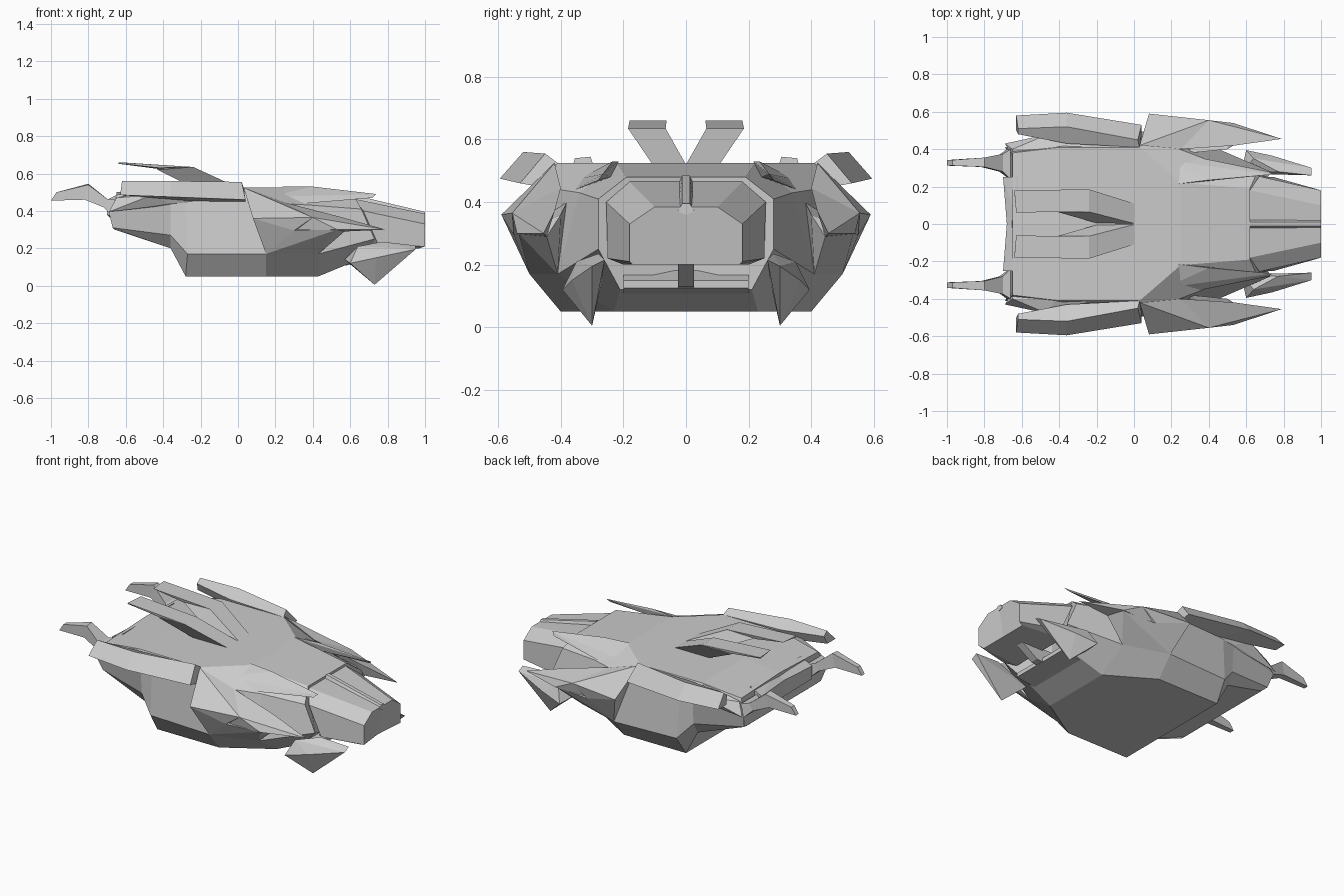
import bpy, bmesh


def finish(name, bm):
    """Make a flat-shaded object mirrored across the centre line."""
    bmesh.ops.remove_doubles(bm, verts=bm.verts, dist=0.0005)
    bmesh.ops.recalc_face_normals(bm, faces=bm.faces)
    me = bpy.data.meshes.new(name)
    bm.to_mesh(me)
    bm.free()
    ob = bpy.data.objects.new(name, me)
    bpy.context.collection.objects.link(ob)
    mod = ob.modifiers.new("Mirror", 'MIRROR')
    mod.use_axis = (False, True, False)
    mod.use_clip = True
    mod.merge_threshold = 0.0005
    return ob


def loft(name, sections, closed=False):
    """Skin matching rings of points; half rings start and end at y = 0."""
    bm = bmesh.new()
    rings = [[bm.verts.new(p) for p in s] for s in sections]
    n = len(rings[0])
    for a, b in zip(rings, rings[1:]):
        for i in range(n if closed else n - 1):
            j = (i + 1) % n
            bm.faces.new((a[i], a[j], b[j], b[i]))
    bm.faces.new(rings[0])
    bm.faces.new(rings[-1])
    return finish(name, bm)


def chunk(name, points):
    """Faceted solid wrapped around a few corner points."""
    bm = bmesh.new()
    for p in points:
        bm.verts.new(p)
    res = bmesh.ops.convex_hull(bm, input=bm.verts)
    junk = set(res["geom_interior"]) | set(res["geom_unused"])
    bmesh.ops.delete(bm, geom=[v for v in junk if isinstance(v, bmesh.types.BMVert)],
                     context='VERTS')
    # drop the wall on the centre line so the mirrored halves join
    walls = [f for f in bm.faces if all(abs(v.co.y) < 1e-5 for v in f.verts)]
    bmesh.ops.delete(bm, geom=walls, context='FACES_ONLY')
    bmesh.ops.dissolve_limit(bm, angle_limit=0.06, verts=bm.verts, edges=bm.edges)
    return finish(name, bm)


# Main hull, tail to neck: top centre, top edge, upper side, lower side, belly edge, belly centre
loft("hull", [
    [(-.65, 0, .50), (-.65, .38, .485), (-.69, .41, .39), (-.67, .38, .31), (-.66, .34, .30), (-.66, 0, .30)],
    [(-.40, 0, .525), (-.40, .41, .525), (-.36, .45, .44), (-.36, .44, .27), (-.36, .40, .20), (-.36, 0, .20)],
    [(-.28, 0, .525), (-.28, .41, .525), (-.28, .455, .445), (-.27, .48, .17), (-.28, .40, .05), (-.28, 0, .05)],
    [(.03, 0, .525), (.03, .41, .525), (.06, .47, .45), (.15, .50, .17), (.15, .40, .05), (.15, 0, .05)],
    [(.25, 0, .525), (.25, .22, .525), (.40, .34, .43), (.43, .41, .17), (.43, .23, .05), (.43, 0, .05)],
    [(.62, 0, .48), (.62, .19, .48), (.66, .28, .41), (.73, .28, .25), (.60, .21, .12), (.60, 0, .12)],
])

# Head with blunt chamfered snout
loft("head", [
    [(.62, 0, .465), (.62, .18, .465), (.67, .255, .40), (.75, .25, .22), (.70, .20, .20), (.70, 0, .20)],
    [(1, 0, .385), (1, .10, .385), (1, .18, .33), (1, .18, .21), (.97, .17, .20), (.97, 0, .20)],
])
chunk("snout_ridge", [(.62, 0, .485), (.62, .012, .485), (1, 0, .395), (1, .012, .395),
                      (.62, .027, .45), (1, .027, .37), (.62, 0, .44), (1, 0, .36)])

# Lower jaw and mouth divider
chunk("lower_jaw", [(x, y, z) for y in (0, .20)
                    for x, z in ((.55, .105), (.70, .125), (.70, .15), (.55, .20))])
chunk("mouth_rib", [(x, y, z) for y in (0, .025) for x, z in ((.62, .12), (.74, .13), (.86, .21), (.62, .21))])

# Pointed cheek blade under the head
chunk("cheek_blade", [(.73, .30, .005), (.60, .395, .12), (.57, .27, .14), (.64, .35, .21),
                      (.77, .28, .235), (.95, .26, .215), (.95, .30, .195), (.74, .365, .15)])

# Shoulder armour and its forward-pointing fin
chunk("shoulder", [(.03, .42, .525), (.08, .59, .36), (.15, .50, .17), (.30, .55, .295),
                   (.40, .555, .365), (.25, .40, .445)])
chunk("shoulder_under", [(.15, .50, .17), (.43, .41, .17), (.57, .445, .29), (.53, .535, .30),
                         (.30, .55, .295), (.30, .38, .40), (.50, .40, .36)])
chunk("shoulder_fin", [(.25, .40, .445), (.40, .555, .365), (.53, .54, .30),
                       (.79, .455, .30), (.54, .42, .37), (.30, .54, .295), (.57, .445, .29)])

# Neck flap sweeping forward from the top deck
chunk("neck_flap", [(.24, .215, .53), (.17, .34, .475), (.36, .352, .44), (.40, .235, .53),
                    (.74, .265, .49), (.72, .28, .47), (.40, .24, .48)])

# Rear side wings
loft("side_wing", [
    [(.03, .41, .525), (.02, .45, .555), (.04, .53, .46), (.04, .42, .44)],
    [(-.36, .43, .525), (-.36, .52, .56), (-.36, .595, .475), (-.22, .44, .45)],
    [(-.62, .48, .535), (-.62, .51, .56), (-.63, .58, .485), (-.63, .50, .485)],
], closed=True)
chunk("flank_rail", [(-.65, .36, .46), (-.69, .43, .395), (-.65, .40, .47), (-.46, .48, .485),
                     (-.20, .45, .45), (-.36, .455, .44), (-.20, .40, .525), (-.42, .40, .52)])

# V-shaped dorsal fins
chunk("fin_root", [(0, .003, .525), (0, .11, .525), (-.24, .185, .635), (-.24, .065, .635),
                   (-.43, .07, .63), (-.43, .17, .62), (-.20, .005, .525), (-.24, .11, .525)])
chunk("fin_blade", [(-.24, .065, .635), (-.24, .185, .635), (-.63, .062, .66), (-.64, .18, .66),
                    (-.43, .07, .625), (-.42, .18, .63), (-.64, .175, .652)])

# Tail prongs
loft("tail_prong", [
    [(-.66, .24, .46), (-.66, .40, .46), (-.68, .40, .38), (-.68, .25, .38)],
    [(-.70, .28, .465), (-.70, .375, .465), (-.72, .37, .42), (-.72, .28, .42)],
    [(-.80, .305, .545), (-.80, .355, .54), (-.82, .35, .46), (-.82, .305, .46)],
    [(-.97, .312, .50), (-.97, .342, .50), (-1, .342, .455), (-1, .312, .455)],
], closed=True)

# Rear lip between the prongs
chunk("tail_lip", [(-.68, 0, .46), (-.70, .25, .46), (-.70, .25, .38), (-.68, 0, .36),
                   (-.62, 0, .50), (-.62, .25, .50), (-.62, 0, .34), (-.62, .25, .34)])
